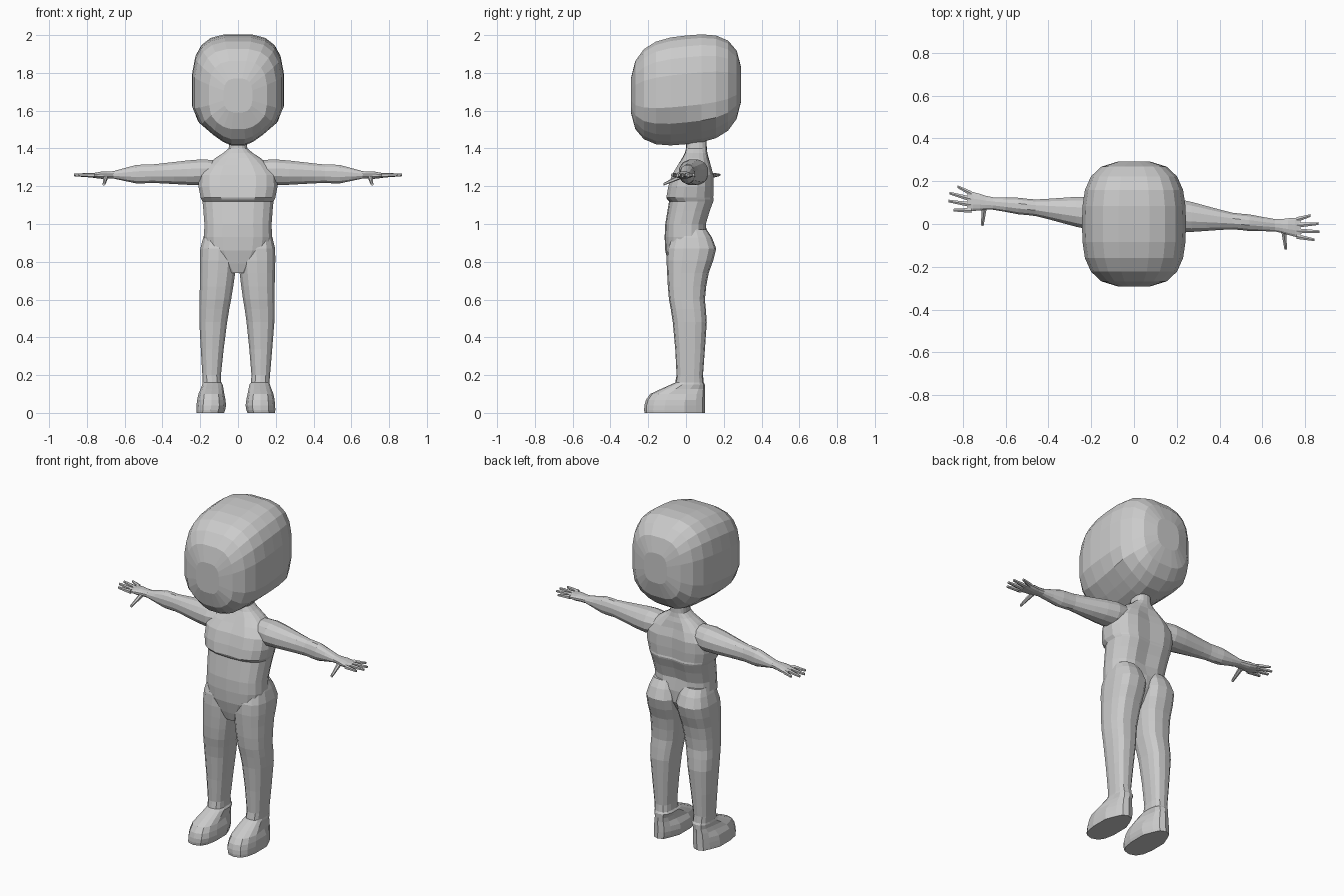
import bpy
import bmesh
from math import cos, sin, pi, copysign
from mathutils import Vector

default_cube = bpy.data.objects.get("Cube")
if default_cube:
    bpy.data.objects.remove(default_cube, do_unlink=True)

GREY = (0.6, 0.6, 0.6, 1)
grey = bpy.data.materials.new("plain_grey")
grey.use_nodes = True
grey.diffuse_color = GREY
grey.node_tree.nodes["Principled BSDF"].inputs["Base Color"].default_value = GREY


def refine(keys):
    """Insert one smoothly curved ring between each pair of key rings."""
    keys = [Vector(key) for key in keys]
    padded = [keys[0], *keys, keys[-1]]
    rings = [keys[0]]
    for before, start, end, after in zip(padded, padded[1:], padded[2:], padded[3:]):
        rings.append((9 * (start + end) - before - after) / 16)
        rings.append(end)
    return rings


def loft(name, axis, rings, sides, power, shape):
    """Skin rounded-box rings (position, a_min, a_max, b_min, b_max) along an axis."""
    bm = bmesh.new()
    loops = []
    for position, a_min, a_max, b_min, b_max in rings:
        loop = []
        for i in range(sides):
            angle = 2 * pi * (i + 0.5) / sides
            c, s = cos(angle), sin(angle)
            a = (a_min + a_max) / 2 + (a_max - a_min) / 2 * copysign(abs(c) ** power, c)
            b = (b_min + b_max) / 2 + (b_max - b_min) / 2 * copysign(abs(s) ** power, s)
            point = {"x": (position, a, b), "y": (a, position, b), "z": (a, b, position)}[axis]
            loop.append(bm.verts.new(shape(*point)))
        loops.append(loop)
    for low, high in zip(loops, loops[1:]):
        for i in range(sides):
            j = (i + 1) % sides
            bm.faces.new((low[i], low[j], high[j], high[i]))
    bm.faces.new(loops[0])
    bm.faces.new(loops[-1])
    bmesh.ops.recalc_face_normals(bm, faces=bm.faces)
    mesh = bpy.data.meshes.new(name)
    bm.to_mesh(mesh)
    bm.free()
    mesh.materials.append(grey)
    part = bpy.data.objects.new(name, mesh)
    bpy.context.collection.objects.link(part)


# Head: a boxy egg that narrows under the jaw and rises towards the back
def head_rings(count=5):
    for i in range(-count, count + 1):
        t = sin(i * pi / (2 * count + 1))
        size = (1 - abs(t) ** 3) ** (1 / 3)
        middle = 1.71 + 0.03 * t
        width, height = 0.245 * size, 0.29 * size
        yield 0.295 * t, -width, width, middle - height, middle + height


def jaw(x, y, z):
    return x * min(1, 0.5 + 3.5 * max(0, z - 1.42)), y, z


loft("head", "y", head_rings(), 20, 0.66, jaw)


# Torso and neck, with a spine groove and a cleft between the chest muscles
def grooves(x, y, z):
    if abs(x) < 0.05 and 1 <= z < 1.33:
        if y > 0:
            y -= 0.016
        elif z > 1.13:
            y += 0.01
    return x, y, z


# Height, half width, front, back
TORSO = [
    (0.74, 0.05, -0.08, 0.03),
    (0.86, 0.17, -0.11, 0.11),
    (1, 0.18, -0.11, 0.11),
    (1.12, 0.19, -0.09, 0.15),
    (1.14, 0.2, -0.11, 0.15),
    (1.26, 0.21, -0.08, 0.15),
    (1.35, 0.12, -0.02, 0.12),
    (1.4, 0.05, 0, 0.11),
    (1.48, 0.05, 0, 0.11),
]
torso_rings = [(z, -width, width, front, back) for z, width, front, back in refine(TORSO)]
loft("torso", "z", torso_rings, 18, 0.75, grooves)

# Leg with buttock and foot: height, inside, outside, front, back
LEG = [
    (0.97, 0.03, 0.17, -0.06, 0.11),
    (0.87, 0, 0.2, -0.1, 0.16),
    (0.74, 0.01, 0.2, -0.1, 0.12),
    (0.6, 0.03, 0.2, -0.09, 0.1),
    (0.48, 0.05, 0.2, -0.07, 0.11),
    (0.2, 0.08, 0.18, -0.05, 0.09),
    (0.15, 0.07, 0.18, -0.08, 0.1),
    (0.1, 0.06, 0.2, -0.19, 0.1),
    (0.04, 0.05, 0.21, -0.22, 0.1),
    (0, 0.06, 0.21, -0.22, 0.1),
]

# Arm from shoulder to knuckles: distance out, half depth, half height
ARM = [
    (0.1, 0.06, 0.06),
    (0.2, 0.08, 0.07),
    (0.34, 0.06, 0.06),
    (0.46, 0.04, 0.05),
    (0.54, 0.04, 0.05),
    (0.66, 0.03, 0.02),
    (0.72, 0.04, 0.02),
    (0.78, 0.05, 0.01),
]


def arm_rings():
    for x, depth, height in refine(ARM):
        y, z = 0.06 - 0.1 * x, 1.28 - 0.03 * x
        yield x, y - depth, y + depth, z - height, z + height


def digit_rings(root, tip, steps=3):
    """Tapered rings between two (position, a, b) centres."""
    for i in range(steps + 1):
        position, a, b = Vector(root).lerp(Vector(tip), i / steps)
        radius = 0.013 - 0.002 * i
        yield position, a - radius, a + radius, b - radius, b + radius


FINGER_NAMES = ("little_finger", "ring_finger", "middle_finger", "index_finger")

for side, sign in (("left", 1), ("right", -1)):
    # Both legs lean slightly to one side, and the heel is narrower than the toes
    def leg_shape(x, y, z):
        if z < 0.15 and y > 0:
            x = 0.13 + (x - 0.13) * 0.8
        return sign * x - 0.012 * (1 - z), y, z

    # The right arm sweeps further back
    def arm_shape(x, y, z):
        sweep = 0.2 * max(0, x - 0.15) if sign < 0 else 0
        return sign * x, y + sweep, z

    loft(f"{side}_leg", "z", refine(LEG), 14, 0.75, leg_shape)
    loft(f"{side}_arm", "x", arm_rings(), 12, 0.9, arm_shape)

    # Fingers fan out from the knuckles, the middle ones longest
    for i, name in enumerate(FINGER_NAMES):
        root = (0.76, 0.02 - 0.026 * i, 1.258)
        tip = (0.87 - 0.015 * (i - 1.7) ** 2, 0.04 - 0.038 * i, 1.26)
        loft(f"{side}_{name}", "x", digit_rings(root, tip), 6, 0.8, arm_shape)

    # Thumb points forward and down
    thumb = digit_rings((-0.03, 0.7, 1.25), (-0.12, 0.71, 1.21))
    loft(f"{side}_thumb", "y", thumb, 6, 0.8, arm_shape)
